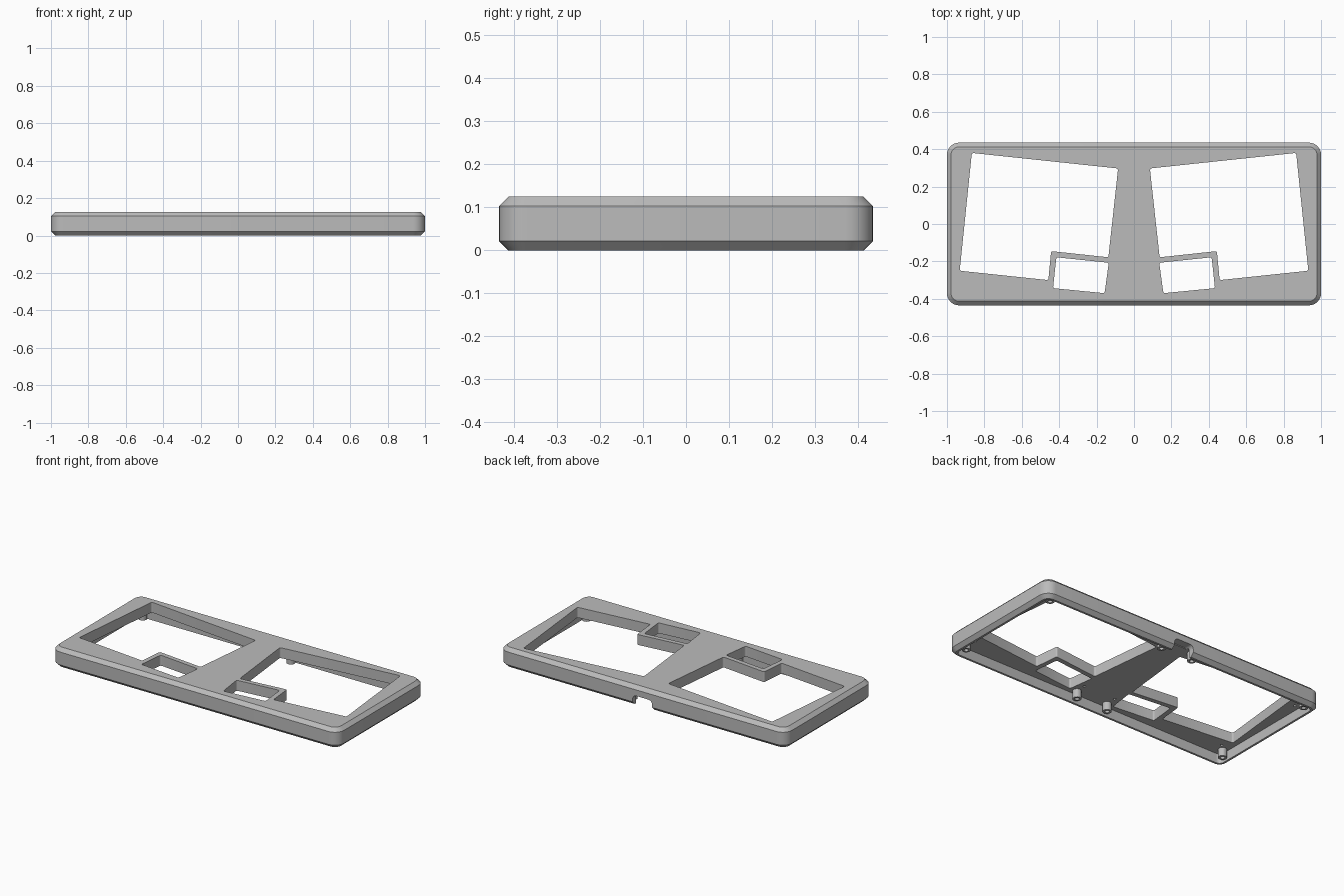
import bpy, bmesh, math
from mathutils import Matrix

if "Cube" in bpy.data.objects:
    bpy.data.objects.remove(bpy.data.objects["Cube"])

grey = bpy.data.materials.new("case grey")
grey.use_nodes = True
COLOUR = (0.5, 0.5, 0.5, 1)
grey.diffuse_color = COLOUR
grey.node_tree.nodes["Principled BSDF"].inputs["Base Color"].default_value = COLOUR

HALF_X, HALF_Y, TOP, CUT = 1.0, 0.435, 0.125, 0.022
PLATE = 0.06      # underside of the top plate
WALL = 0.035


def add_object(name, bm):
    bmesh.ops.recalc_face_normals(bm, faces=bm.faces)
    mesh = bpy.data.meshes.new(name)
    bm.to_mesh(mesh)
    bm.free()
    obj = bpy.data.objects.new(name, mesh)
    mesh.materials.append(grey)
    bpy.context.collection.objects.link(obj)
    return obj


def rounded_ring(inset, z, radius=0.065, steps=8):
    r = radius - inset
    points = []
    for q, (sx, sy) in enumerate([(1, 1), (-1, 1), (-1, -1), (1, -1)]):
        for i in range(steps + 1):
            a = (q + i / steps) * math.pi / 2
            points.append((sx * (HALF_X - radius) + r * math.cos(a),
                           sy * (HALF_Y - radius) + r * math.sin(a), z))
    return points


def loft(name, rings):
    bm = bmesh.new()
    loops = [[bm.verts.new(p) for p in ring] for ring in rings]
    n = len(loops[0])
    for a, b in zip(loops, loops[1:]):
        for i in range(n):
            j = (i + 1) % n
            bm.faces.new((a[i], a[j], b[j], b[i]))
    bm.faces.new(loops[0])
    bm.faces.new(loops[-1])
    return add_object(name, bm)


def prism(name, outline, start, end, matrix=Matrix(), radius=0.01):
    bm = bmesh.new()
    bm.faces.new([bm.verts.new((x, y, start)) for x, y in outline])
    bmesh.ops.bevel(bm, geom=bm.verts[:], offset=radius, segments=4,
                    affect='VERTICES', profile=0.5)
    out = bmesh.ops.extrude_face_region(bm, geom=bm.faces[:])
    moved = [v for v in out["geom"] if isinstance(v, bmesh.types.BMVert)]
    bmesh.ops.translate(bm, verts=moved, vec=(0, 0, end - start))
    bm.transform(matrix)
    return add_object(name, bm)


def circle(x, y, r, n=20):
    return [(x + r * math.cos(2 * math.pi * i / n),
             y + r * math.sin(2 * math.pi * i / n)) for i in range(n)]


def cut(target, cutter):
    mod = target.modifiers.new("cut " + cutter.name, 'BOOLEAN')
    mod.operation = 'DIFFERENCE'
    mod.solver = 'EXACT'
    mod.object = cutter
    cutter.hide_render = True
    cutter.hide_viewport = True
    cutter.display_type = 'WIRE'


def bake(obj, cutters):
    """Apply the cuts, then drop the cutters."""
    for c in cutters:
        cut(obj, c)
    depsgraph = bpy.context.evaluated_depsgraph_get()
    mesh = bpy.data.meshes.new_from_object(obj.evaluated_get(depsgraph))
    obj.modifiers.clear()
    obj.data = mesh
    for c in cutters:
        bpy.data.objects.remove(c)


# Chamfered shell with an open underside
case = loft("case_shell", [rounded_ring(CUT, 0), rounded_ring(0, CUT),
                           rounded_ring(0, TOP - CUT), rounded_ring(CUT, TOP)])
cutters = [loft("cavity", [rounded_ring(WALL, -0.05), rounded_ring(WALL, PLATE)])]

# Main and thumb key openings, mirrored
main_opening = [(.085, .297), (.867, .38), (.932, -.25), (.458, -.3),
                (.443, -.145), (.137, -.178)]
thumb_opening = [(.135, -.207), (.415, -.178), (.433, -.343), (.157, -.37)]
for side in (1, -1):
    for name, outline in (("main", main_opening), ("thumb", thumb_opening)):
        cutters.append(prism(name, [(side * x, y) for x, y in outline], -0.1, 0.2))
    # Small blind screw holes in the underside
    for x, y in [(.93, .29), (.9, -.31), (.11, -.3)]:
        cutters.append(prism("screw_hole", circle(side * x, y, .008, 12),
                             0.03, PLATE + 0.03, radius=.0005))

# Cable notch in the back wall
stand_up = Matrix.Rotation(math.pi / 2, 4, 'X')
notch = [(-.068, -.06), (.068, -.06), (.068, .065), (-.068, .065)]
cutters.append(prism("cable_notch", notch, -0.5, -0.385, stand_up, radius=.025))
bake(case, cutters)

# Hollow screw posts under the plate
posts = [("back_outer", .925, .372), ("back_inner", .11, .37),
         ("front_outer", .935, -.345), ("front_inner", .11, -.365)]
parts = [case]
for side, label in ((1, "left"), (-1, "right")):
    for name, x, y in posts:
        post = prism(f"{name}_post_{label}", circle(side * x, y, .025), 0.008,
                     PLATE + 0.005, radius=.0005)
        bore = prism("bore", circle(side * x, y, .013), -0.02, PLATE - 0.01, radius=.0005)
        bake(post, [bore])
        parts.append(post)

bpy.ops.object.select_all(action='DESELECT')
for obj in parts:
    obj.select_set(True)
bpy.context.view_layer.objects.active = case
bpy.ops.object.shade_smooth_by_angle(angle=math.radians(30))
